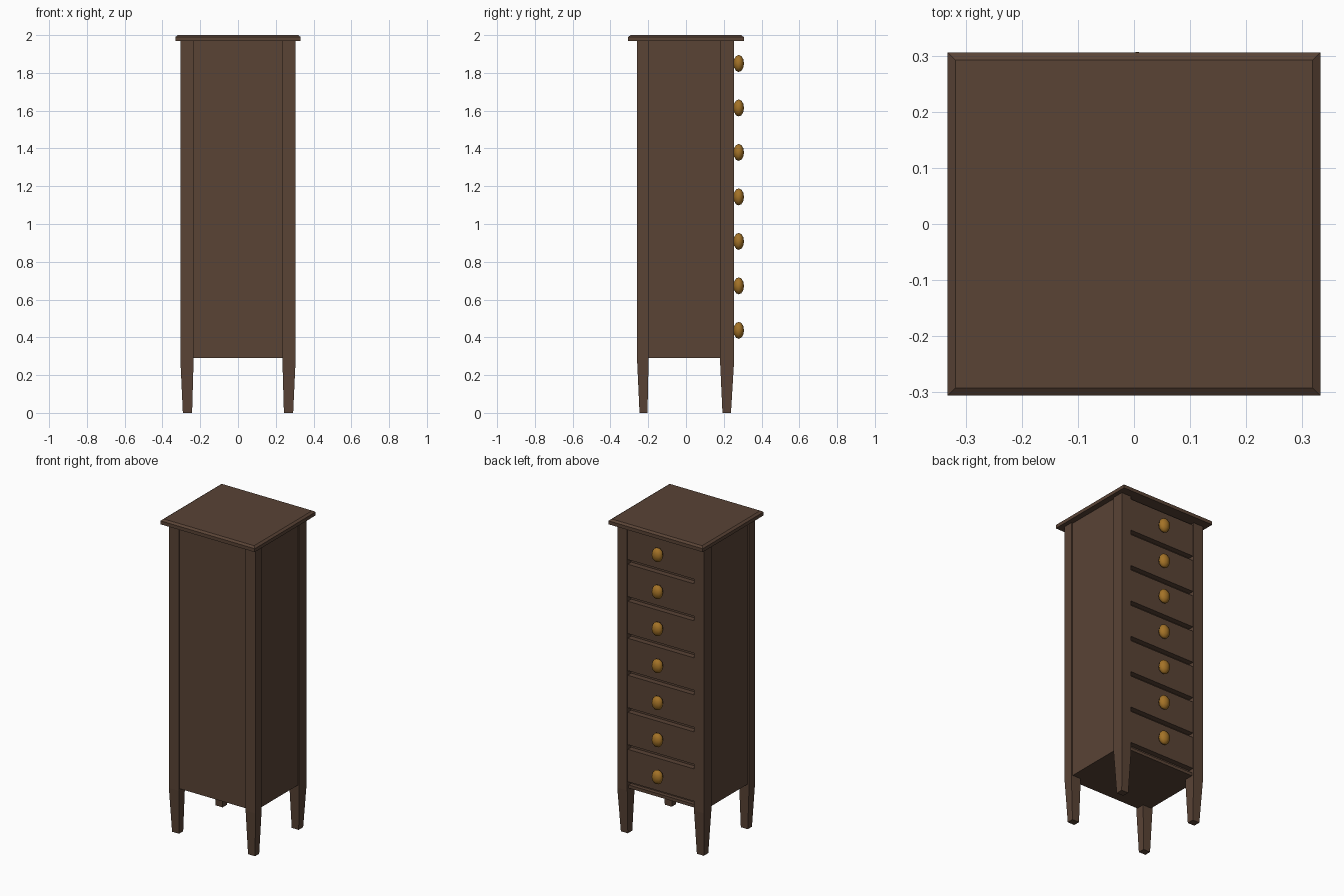
import bpy, bmesh

if "Cube" in bpy.data.objects:
    bpy.data.objects.remove(bpy.data.objects["Cube"])

def material(name, rgb):
    m = bpy.data.materials.new(name)
    m.diffuse_color = (*rgb, 1)
    m.use_nodes = True
    m.node_tree.nodes["Principled BSDF"].inputs["Base Color"].default_value = m.diffuse_color
    return m

WOOD = material("dark brown wood", (0.10, 0.056, 0.036))
BRASS = material("aged brass", (0.37, 0.17, 0.02))

def finish(name, bm, mat):
    bmesh.ops.recalc_face_normals(bm, faces=bm.faces)
    me = bpy.data.meshes.new(name)
    bm.to_mesh(me)
    bm.free()
    me.materials.append(mat)
    ob = bpy.data.objects.new(name, me)
    bpy.context.collection.objects.link(ob)
    return ob

def loft(name, sections, mat=WOOD):
    """Skin stacked rectangles given as (z, x0, x1, y0, y1)."""
    bm = bmesh.new()
    rings = [[bm.verts.new(p) for p in
              ((x0, y0, z), (x1, y0, z), (x1, y1, z), (x0, y1, z))]
             for z, x0, x1, y0, y1 in sections]
    for a, b in zip(rings, rings[1:]):
        for i in range(4):
            j = (i + 1) % 4
            bm.faces.new((a[i], a[j], b[j], b[i]))
    bm.faces.new(rings[0][::-1])
    bm.faces.new(rings[-1])
    return finish(name, bm, mat)

# corner posts that taper into legs
for side, s in (("left", -1), ("right", 1)):
    def xs(a, b):
        return sorted((s * a, s * b))
    for end, top_y, foot_y in (("front", (-0.259, -0.198), (-0.246, -0.204)),
                               ("back", (0.18, 0.255), (0.193, 0.238))):
        loft(f"{end}_{side}_post", [(0, *xs(0.243, 0.292), *foot_y),
                                    (0.28, *xs(0.235, 0.305), *top_y),
                                    (1.97, *xs(0.235, 0.305), *top_y)])

# carcass, set back behind the drawer fronts
loft("carcass", [(z, -0.295, 0.295, -0.25, 0.215) for z in (0.29, 1.97)])

# overhanging top with a chamfered upper edge
loft("top_board", [(1.968, -0.332, 0.332, -0.306, 0.306),
                   (1.99, -0.332, 0.332, -0.306, 0.306),
                   (2.0, -0.318, 0.318, -0.292, 0.292)])

# seven drawers, each with a flattened knob
for i in range(7):
    z = 0.437 + i * 0.2355
    loft(f"drawer_{i + 1}", [(h, -0.235, 0.235, 0.20, 0.25)
                             for h in (z - 0.102, z + 0.104)])
    bm = bmesh.new()
    bmesh.ops.create_uvsphere(bm, u_segments=8, v_segments=6, radius=1)
    bmesh.ops.scale(bm, vec=(0.038, 0.028, 0.045), verts=bm.verts)
    bmesh.ops.translate(bm, vec=(0.006, 0.279, z), verts=bm.verts)
    for f in bm.faces:
        f.smooth = True
    finish(f"knob_{i + 1}", bm, BRASS)

# bottom rail below the lowest drawer
loft("bottom_rail", [(z, -0.235, 0.235, 0.20, 0.24) for z in (0.29, 0.31)])
